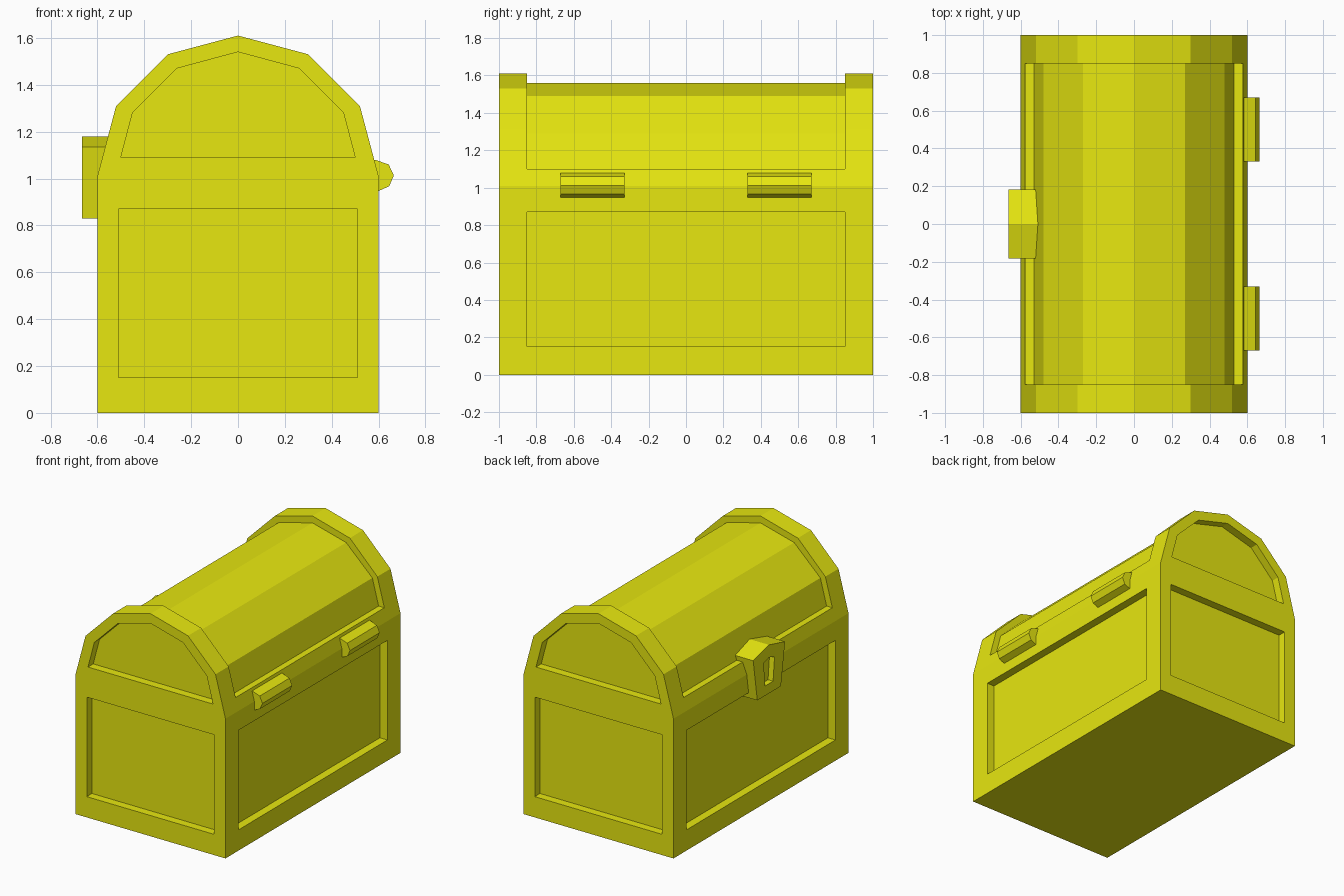
import bpy, bmesh
from mathutils import Vector

if "Cube" in bpy.data.objects:
    bpy.data.objects.remove(bpy.data.objects["Cube"])

gold = bpy.data.materials.new("yellow")
gold.diffuse_color = (0.8, 0.8, 0.005, 1)
gold.use_nodes = True
gold.node_tree.nodes["Principled BSDF"].inputs["Base Color"].default_value = gold.diffuse_color


def prism(name, profile, start, end, axis):
    """Extrude a 2D profile: axis 'y' takes (x, z) points, axis 'x' takes (y, z) points."""
    place = (lambda p, d: Vector((p[0], d, p[1]))) if axis == 'y' else \
            (lambda p, d: Vector((d, p[0], p[1])))
    bm = bmesh.new()
    a = [bm.verts.new(place(p, start)) for p in profile]
    b = [bm.verts.new(place(p, end)) for p in profile]
    bm.faces.new(a)
    bm.faces.new(b)
    n = len(a)
    for i in range(n):
        j = (i + 1) % n
        bm.faces.new((a[i], a[j], b[j], b[i]))
    bmesh.ops.recalc_face_normals(bm, faces=bm.faces)
    mesh = bpy.data.meshes.new(name)
    bm.to_mesh(mesh)
    bm.free()
    mesh.materials.append(gold)
    ob = bpy.data.objects.new(name, mesh)
    bpy.context.collection.objects.link(ob)
    return ob


def carve(ob, cutter):
    """Cut one solid out of another and discard the cutter."""
    mod = ob.modifiers.new("carve", 'BOOLEAN')
    mod.operation = 'DIFFERENCE'
    mod.solver = 'EXACT'
    mod.object = cutter
    bpy.context.view_layer.objects.active = ob
    bpy.ops.object.modifier_apply(modifier=mod.name)
    bpy.data.objects.remove(cutter)


def rect(w, z0, z1):
    return [(-w, z0), (w, z0), (w, z1), (-w, z1)]


def arch(half):
    """Mirror a right-hand half profile whose last point lies on the centre line."""
    return half + [(-x, z) for x, z in reversed(half[:-1])]


SEAM = 1.01
DEPTH = 0.06

# Chest body and faceted lid
body = prism("chest_body", rect(0.6, 0, SEAM), -1, 1, 'y')
lid = prism("chest_lid", arch([(0.6, SEAM), (0.52, 1.31), (0.3, 1.53), (0, 1.61)]), -1, 1, 'y')

# Sunken panels on all four body sides and both lid ends
end_panel = arch([(0.5, 1.09), (0.45, 1.28), (0.26, 1.47), (0, 1.54)])
for s in (-1, 1):
    carve(body, prism("cutter", rect(0.51, 0.15, 0.87), s * (1 - DEPTH), s * 1.2, 'y'))
    carve(body, prism("cutter", rect(0.85, 0.15, 0.87), s * (0.6 - DEPTH), s * 0.8, 'x'))
    carve(lid, prism("cutter", end_panel, s * (1 - DEPTH), s * 1.2, 'y'))

# Sunken curved top between the two end bands
shell = arch([(0.53, 1.1), (0.48, 1.29), (0.27, 1.49), (0, 1.56)])
shell += [(-0.8, 1.1), (-0.8, 1.8), (0.8, 1.8), (0.8, 1.1)]
carve(lid, prism("cutter", shell, -0.85, 0.85, 'y'))

# Two hinges
hinge = [(0.56, 1.08), (0.585, 1.08), (0.643, 1.06), (0.665, 1.013),
         (0.645, 0.967), (0.6, 0.947), (0.56, 0.947)]
for side, s in (("front", -1), ("back", 1)):
    prism("hinge_" + side, hinge, s * 0.33, s * 0.67, 'y')

# Lock plate with keyhole recess
lock = prism("lock", arch([(0.135, 0.83), (0.182, 1.135), (0, 1.18)]), -0.665, -0.49, 'x')
carve(lock, prism("cutter", [(-0.045, 0.9), (0.045, 0.9), (0.062, 1.07), (0, 1.09), (-0.062, 1.07)],
                  -0.625, -0.8, 'x'))
